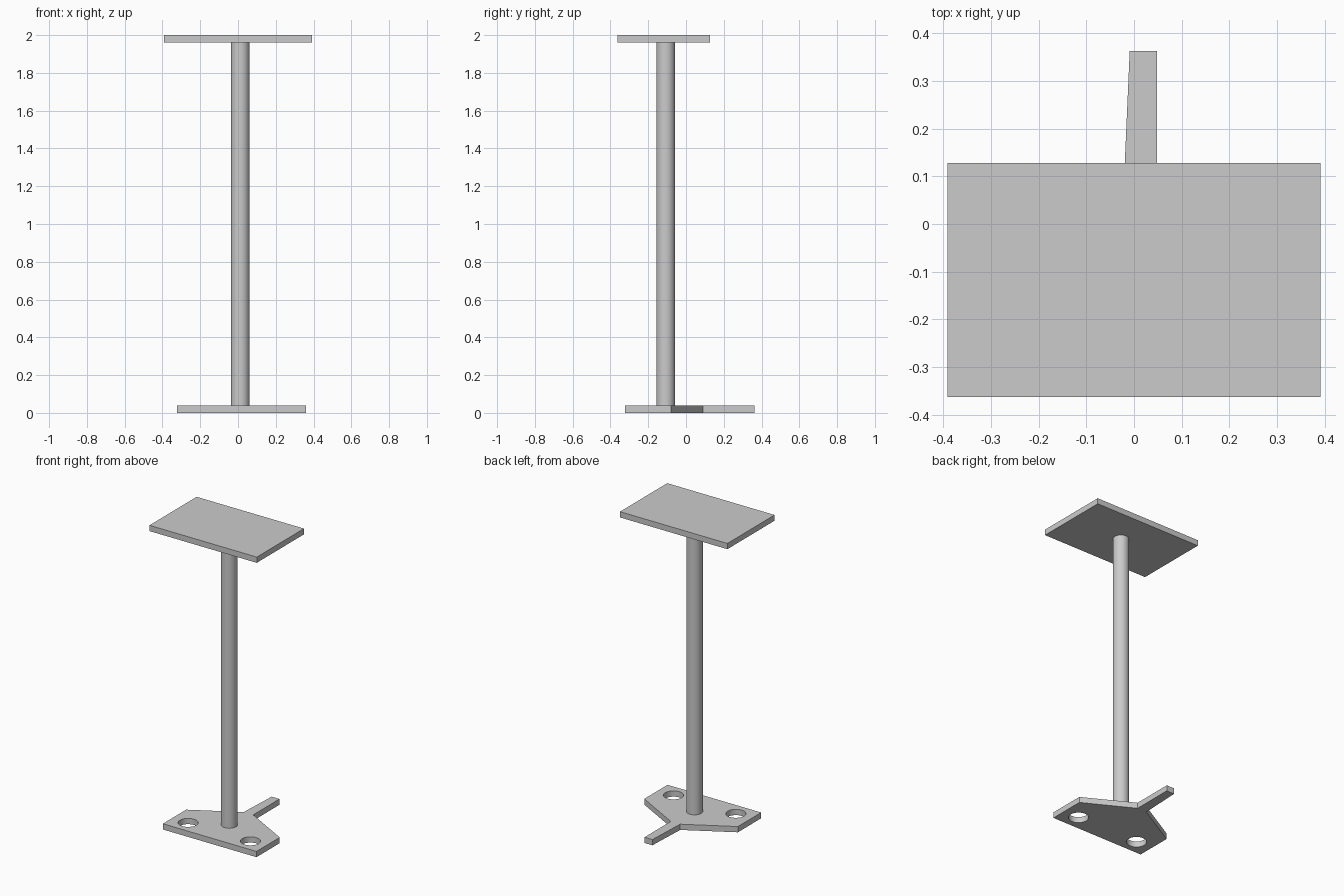
import bpy
import bmesh

if "Cube" in bpy.data.objects:
    bpy.data.objects.remove(bpy.data.objects["Cube"], do_unlink=True)

THICK = 0.038
HEIGHT = 2.0

# Single plain grey
grey = bpy.data.materials.new("plain grey")
grey.use_nodes = True
colour = (0.6, 0.6, 0.6, 1)
grey.diffuse_color = colour
grey.node_tree.nodes["Principled BSDF"].inputs["Base Color"].default_value = colour


def extrude_outline(name, outline, z, thickness):
    """Flat plate from a counter-clockwise outline."""
    bm = bmesh.new()
    face = bm.faces.new([bm.verts.new((x, y, z)) for x, y in outline])
    ext = bmesh.ops.extrude_face_region(bm, geom=[face], use_keep_orig=True)
    verts = [v for v in ext["geom"] if isinstance(v, bmesh.types.BMVert)]
    bmesh.ops.translate(bm, verts=verts, vec=(0, 0, thickness))
    bmesh.ops.recalc_face_normals(bm, faces=bm.faces)
    mesh = bpy.data.meshes.new(name)
    bm.to_mesh(mesh)
    bm.free()
    mesh.materials.append(grey)
    obj = bpy.data.objects.new(name, mesh)
    bpy.context.collection.objects.link(obj)
    return obj


def cylinder(name, x, y, radius, z0, z1, sides=48):
    bpy.ops.mesh.primitive_cylinder_add(vertices=sides, radius=radius, depth=z1 - z0,
                                        location=(x, y, (z0 + z1) / 2))
    obj = bpy.context.object
    obj.name = name
    obj.data.materials.append(grey)
    return obj


def smooth(obj):
    bpy.ops.object.select_all(action="DESELECT")
    obj.select_set(True)
    bpy.context.view_layer.objects.active = obj
    bpy.ops.object.shade_smooth_by_angle()


# Top plate
extrude_outline("top_plate", [(-0.391, -0.363), (0.391, -0.363), (0.391, 0.128), (-0.391, 0.128)],
                HEIGHT - THICK, THICK)

# Post between the plates
smooth(cylinder("post", 0.012, -0.107, 0.049, THICK, HEIGHT - THICK))

# Foot plate with a narrow rear arm
foot = extrude_outline("foot_plate", [
    (-0.322, -0.322), (0.36, -0.322), (0.36, -0.08), (0.048, 0.09),
    (0.048, 0.363), (-0.009, 0.363), (-0.021, 0.09), (-0.322, -0.08)], 0, THICK)

# Two bolt holes through the foot plate
for x in (-0.207, 0.247):
    cutter = cylinder("hole_cutter", x, -0.223, 0.06, -THICK, 2 * THICK)
    cutter.hide_render = True
    cut = foot.modifiers.new("bolt hole", "BOOLEAN")
    cut.operation = "DIFFERENCE"
    cut.solver = "EXACT"
    cut.object = cutter
    bpy.context.view_layer.objects.active = foot
    bpy.ops.object.modifier_apply(modifier=cut.name)
    bpy.data.objects.remove(cutter, do_unlink=True)
smooth(foot)
